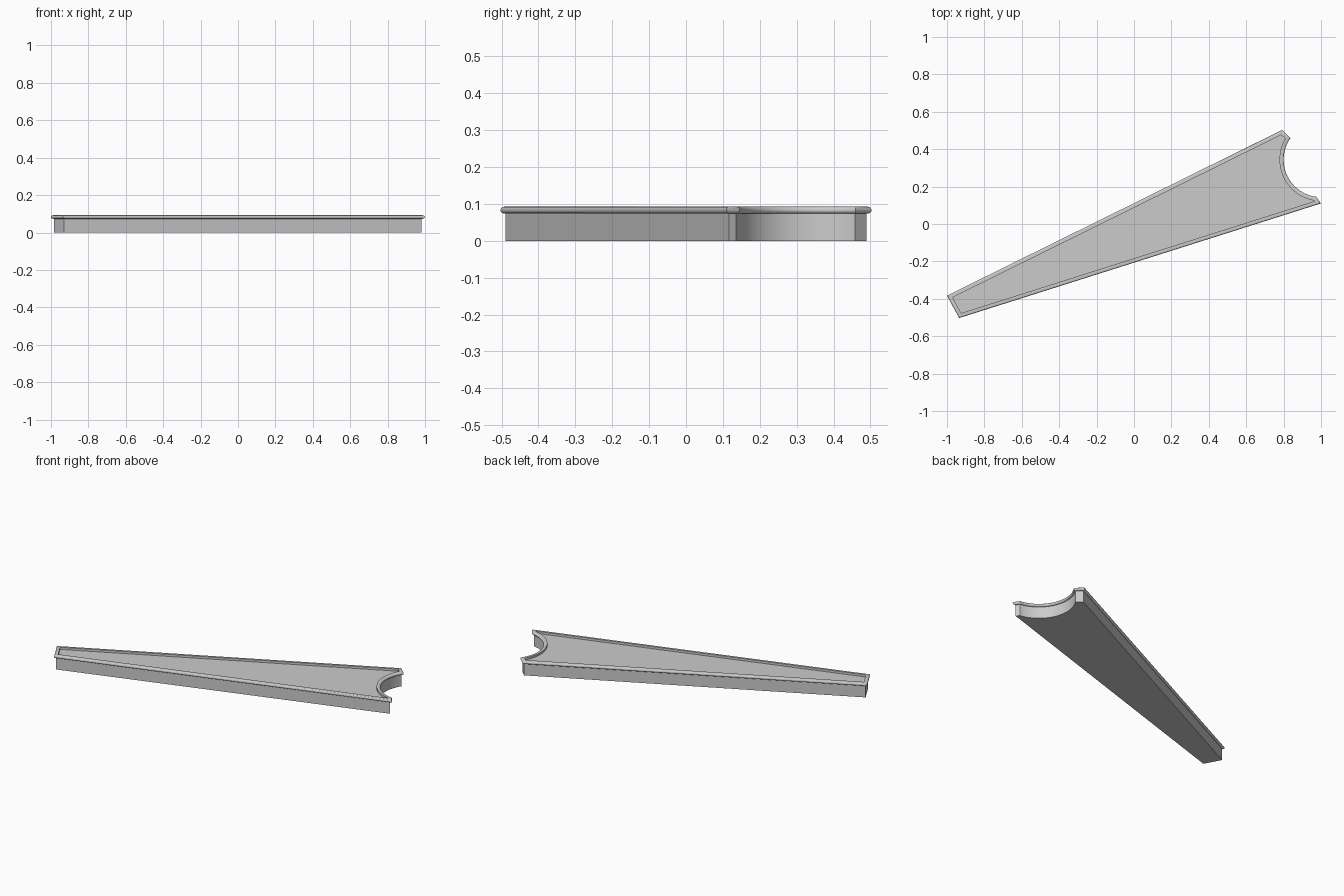
import bpy, bmesh
from math import cos, sin, radians
from mathutils import Vector

if "Cube" in bpy.data.objects:
    bpy.data.objects.remove(bpy.data.objects["Cube"])

# Plan outline (counter-clockwise) with a round bite out of the wide end
CX, CY, R, N = 1.0, 0.344, 0.2, 28
outline = [Vector((-0.935, -0.503)), Vector((1.0, 0.11))]
for i in range(N + 1):
    a = radians(262.6 + (144.7 - 262.6) * i / N)
    outline.append(Vector((CX + R * cos(a), CY + R * sin(a))))
outline += [Vector((0.792, 0.503)), Vector((-1.0, -0.383))]


def inset(pts, d):
    """Offset the closed outline inwards with mitred corners."""
    out = []
    for i, p in enumerate(pts):
        e1 = (p - pts[i - 1]).normalized()
        e2 = (pts[(i + 1) % len(pts)] - p).normalized()
        n1, n2 = Vector((-e1.y, e1.x)), Vector((-e2.y, e2.x))
        out.append(p + (n1 + n2) * d / (1 + n1.dot(n2)))
    return out


def sweep(name, profile, closed):
    """Sweep (inset, z) profile points round the outline."""
    bm = bmesh.new()
    rings = [[bm.verts.new((p.x, p.y, z)) for p in inset(outline, d)]
             for d, z in profile]
    pairs = list(zip(rings, rings[1:]))
    if closed:
        pairs.append((rings[-1], rings[0]))
    else:
        bm.faces.new(rings[0])
        bm.faces.new(rings[-1])
    n = len(outline)
    for a, b in pairs:
        for i in range(n):
            j = (i + 1) % n
            bm.faces.new((a[i], a[j], b[j], b[i]))
    bmesh.ops.recalc_face_normals(bm, faces=bm.faces)
    me = bpy.data.meshes.new(name)
    bm.to_mesh(me)
    bm.free()
    ob = bpy.data.objects.new(name, me)
    bpy.context.collection.objects.link(ob)
    bpy.ops.object.select_all(action='DESELECT')
    ob.select_set(True)
    bpy.context.view_layer.objects.active = ob
    bpy.ops.object.shade_smooth_by_angle(angle=radians(35))
    return ob


# Solid wedge body, its top sitting just below the rim
sweep("body", [(0.011, 0.0), (0.011, 0.079)], False)

# Rounded rim bead: bullnose outer edge, straight inner edge
zc, r = 0.083, 0.0095
bead = [(r - r * sin(radians(t)), zc - r * cos(radians(t)))
        for t in range(0, 181, 20)]
sweep("rim", bead + [(0.022, zc + r), (0.022, zc - r)], True)
